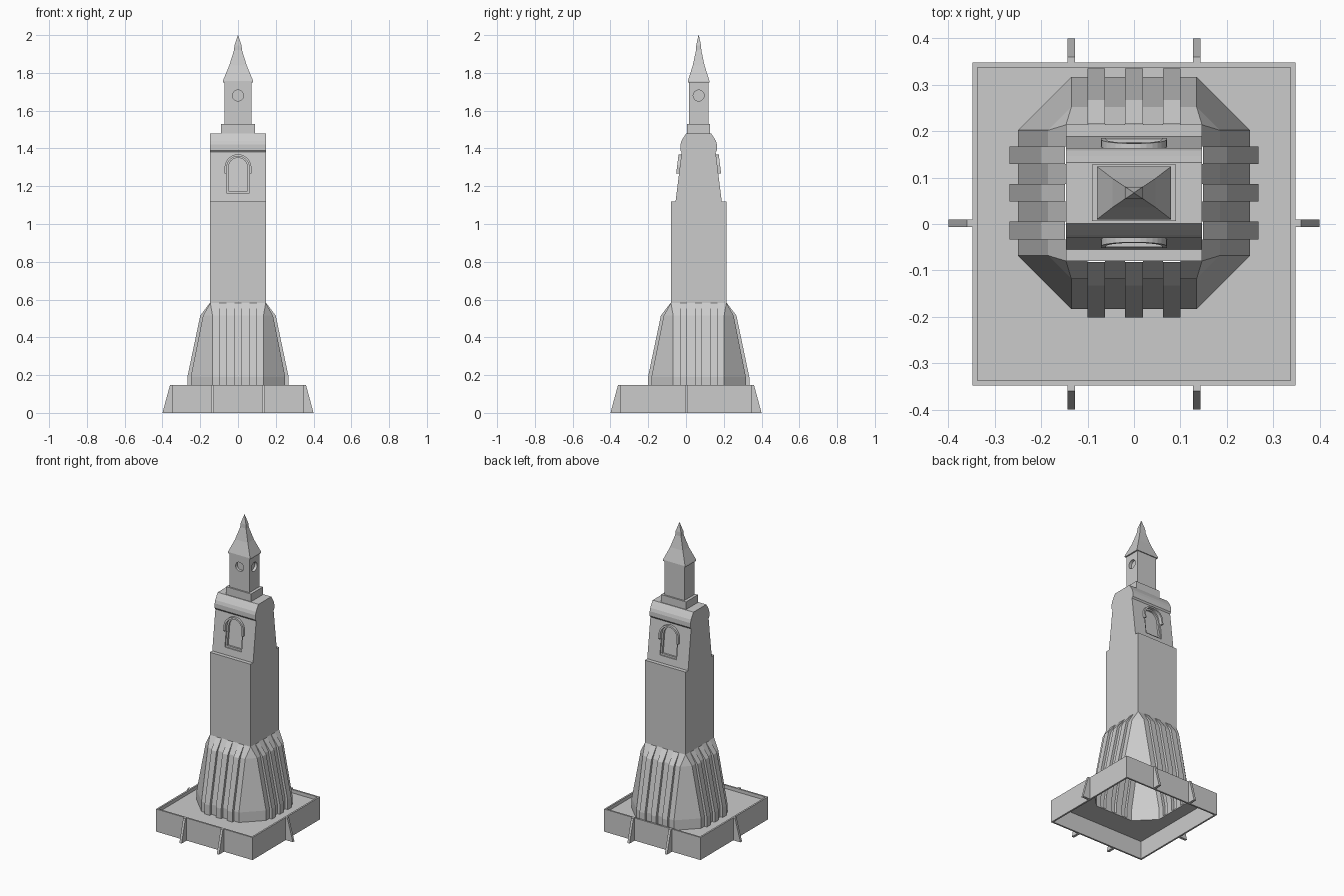
import bpy, bmesh, math

old = bpy.data.objects.get("Cube")
if old:
    bpy.data.objects.remove(old)

stone = bpy.data.materials.new("pale grey stone")
stone.use_nodes = True
GREY = (0.6, 0.6, 0.6, 1)
stone.diffuse_color = GREY
stone.node_tree.nodes["Principled BSDF"].inputs["Base Color"].default_value = GREY

CY = 0.067     # tower axis in y
HALF = 0.147   # half width of the shaft


def loft(name, rings, caps=True, loop=False):
    """Skin a list of equal-length point rings."""
    bm = bmesh.new()
    vs = [[bm.verts.new(p) for p in ring] for ring in rings]
    n = len(vs[0])
    pairs = list(zip(vs, vs[1:])) + ([(vs[-1], vs[0])] if loop else [])
    for a, b in pairs:
        for i in range(n):
            j = (i + 1) % n
            bm.faces.new((a[i], a[j], b[j], b[i]))
    if caps and not loop:
        bm.faces.new(vs[0])
        bm.faces.new(vs[-1])
    bmesh.ops.remove_doubles(bm, verts=bm.verts, dist=1e-5)
    bmesh.ops.recalc_face_normals(bm, faces=bm.faces)
    mesh = bpy.data.meshes.new(name)
    bm.to_mesh(mesh)
    bm.free()
    mesh.materials.append(stone)
    ob = bpy.data.objects.new(name, mesh)
    bpy.context.collection.objects.link(ob)
    return ob


def rect(hx, hy, z, cy=CY):
    return [(-hx, cy - hy, z), (hx, cy - hy, z), (hx, cy + hy, z), (-hx, cy + hy, z)]


def cut(target, cutter):
    cutter.hide_render = True
    mod = target.modifiers.new("cut", 'BOOLEAN')
    mod.operation = 'DIFFERENCE'
    mod.solver = 'EXACT'
    mod.object = cutter
    bpy.context.view_layer.objects.active = target
    bpy.ops.object.modifier_apply(modifier=mod.name)
    bpy.data.objects.remove(cutter)


# Hollow square base: thin parapet walls
OUT, INN, RIM = 0.348, 0.337, 0.147
loft("base_wall", [rect(OUT, OUT, 0, 0), rect(OUT, OUT, RIM, 0),
                   rect(INN, INN, RIM, 0), rect(INN, INN, 0, 0)], loop=True)


# Terrace floor with an octagonal opening under the flared skirt
def square8(h, z):
    c = h * 0.999
    return [(-c, -h, z), (c, -h, z), (h, -c, z), (h, c, z),
            (c, h, z), (-c, h, z), (-h, c, z), (-h, -c, z)]


def octagon(h, c, z):
    return [(x * 1.0, y + CY, z) for x, y in
            [(-c, -h), (c, -h), (h, -c), (h, c), (c, h), (-c, h), (-h, c), (-h, -c)]]


FLOOR = 0.125
loft("terrace_floor", [square8(INN, FLOOR), octagon(0.25, 0.135, FLOOR),
                       octagon(0.25, 0.135, FLOOR - 0.008),
                       square8(INN, FLOOR - 0.008)], loop=True)


# Sloped buttress fins on the base
def fin(name, x, y, axis, sign):
    outline = [(0.34, 0), (0.4, 0), (0.36, RIM), (0.34, RIM)]
    rings = []
    for t in (-0.008, 0.008):
        if axis == 'y':
            rings.append([(x + t, sign * d, z) for d, z in outline])
        else:
            rings.append([(sign * d, y + t, z) for d, z in outline])
    loft(name, rings)


for s, side in ((-1, "right"), (1, "left")):
    fin("base_fin_" + side, 0, 0.002, 'x', s)
    for t, end in ((-1, "front"), (1, "back")):
        fin("base_fin_" + end + "_" + side, s * 0.135, 0, 'y', t)


# Flared, ribbed skirt: a toothed octagon that narrows to the shaft
def skirt_ring(z, h, rib, corner):
    side = [(-corner, h)]
    for c in (-0.081, 0, 0.081):
        side += [(c - 0.019, h), (c - 0.019, rib), (c + 0.019, rib), (c + 0.019, h)]
    side.append((corner, h))
    ring = []
    for k in range(4):
        ca, sa = round(math.cos(k * math.pi / 2)), round(math.sin(k * math.pi / 2))
        ring += [(u * ca + d * sa, CY + u * sa - d * ca, z) for u, d in side]
    return ring


loft("ribbed_skirt", [skirt_ring(FLOOR - 0.008, 0.25, 0.268, 0.135),
                      skirt_ring(0.19, 0.25, 0.268, 0.135),
                      skirt_ring(0.515, 0.185, 0.2, 0.135),
                      skirt_ring(0.582, HALF, HALF + 0.002, HALF - 0.0005)], caps=False)

# Shaft, leaning belfry and rounded cornice as one side profile
half_profile = [(HALF, 0.575), (HALF, 1.12), (0.122, 1.12), (0.09, 1.38), (0.097, 1.39),
                (0.097, 1.42), (0.091, 1.44), (0.079, 1.46), (0.066, 1.48)]
profile = [(CY - d, z) for d, z in half_profile] + [(CY + d, z) for d, z in reversed(half_profile)]
shaft = loft("shaft", [[(x, y, z) for y, z in profile] for x in (-HALF, HALF)])


def wall(z):
    """Half depth of the leaning belfry wall."""
    return 0.122 - (z - 1.12) * 0.123


# Arched windows, stepped into the belfry walls, with a hood moulding
def arch(r, bottom):
    pts = [(-r, bottom), (r, bottom)]
    return pts + [(r * math.cos(a), 1.3 + r * math.sin(a))
                  for a in (math.pi * i / 16 for i in range(17))]


for s, end in ((-1, "front"), (1, "back")):
    for r, bottom, depth in ((0.06, 1.165, 0.008), (0.05, 1.175, 0.02)):
        rings = [[(x, CY + s * (wall(z) + off), z) for x, z in arch(r, bottom)]
                 for off in (-depth, 0.03)]
        cut(shaft, loft("window_cutter", rings))
    rings = []
    path = [(1, 0, -0.03)] + [(math.cos(a), math.sin(a), 0)
                              for a in (math.pi * i / 16 for i in range(17))] + [(-1, 0, -0.03)]
    for cx, cz, dz in path:
        ring = []
        for r, off in ((0.06, -0.004), (0.071, -0.004), (0.071, 0.015), (0.06, 0.015)):
            z = 1.298 + r * cz + dz
            ring.append((r * cx, CY + s * (wall(z) + off), z))
        rings.append(ring)
    loft("window_hood_" + end, rings)

# Lantern plinth and lantern
loft("lantern_plinth", [rect(0.09, 0.061, 1.475), rect(0.09, 0.061, 1.53)])
LX, LY = 0.071, 0.051
lantern = loft("lantern", [rect(LX, LY, 1.525), rect(LX, LY, 1.757)])

# Round recesses on the front and left lantern faces
disc = [(0.029 * math.cos(a), 1.68 + 0.029 * math.sin(a))
        for a in (2 * math.pi * i / 24 for i in range(24))]
cut(lantern, loft("recess_cutter", [[(u, CY - d, z) for u, z in disc]
                                    for d in (LY - 0.018, LY + 0.02)]))
cut(lantern, loft("recess_cutter", [[(d, CY + u, z) for u, z in disc]
                                    for d in (LX - 0.018, LX + 0.02)]))

# Spire with a small pointed finial
loft("spire", [rect(0.08, 0.057, 1.75), rect(0.08, 0.057, 1.758), rect(0.046, 0.031, 1.84),
               rect(0.021, 0.014, 1.92), rect(0.019, 0.013, 1.945), rect(0.001, 0.001, 2.0)])
